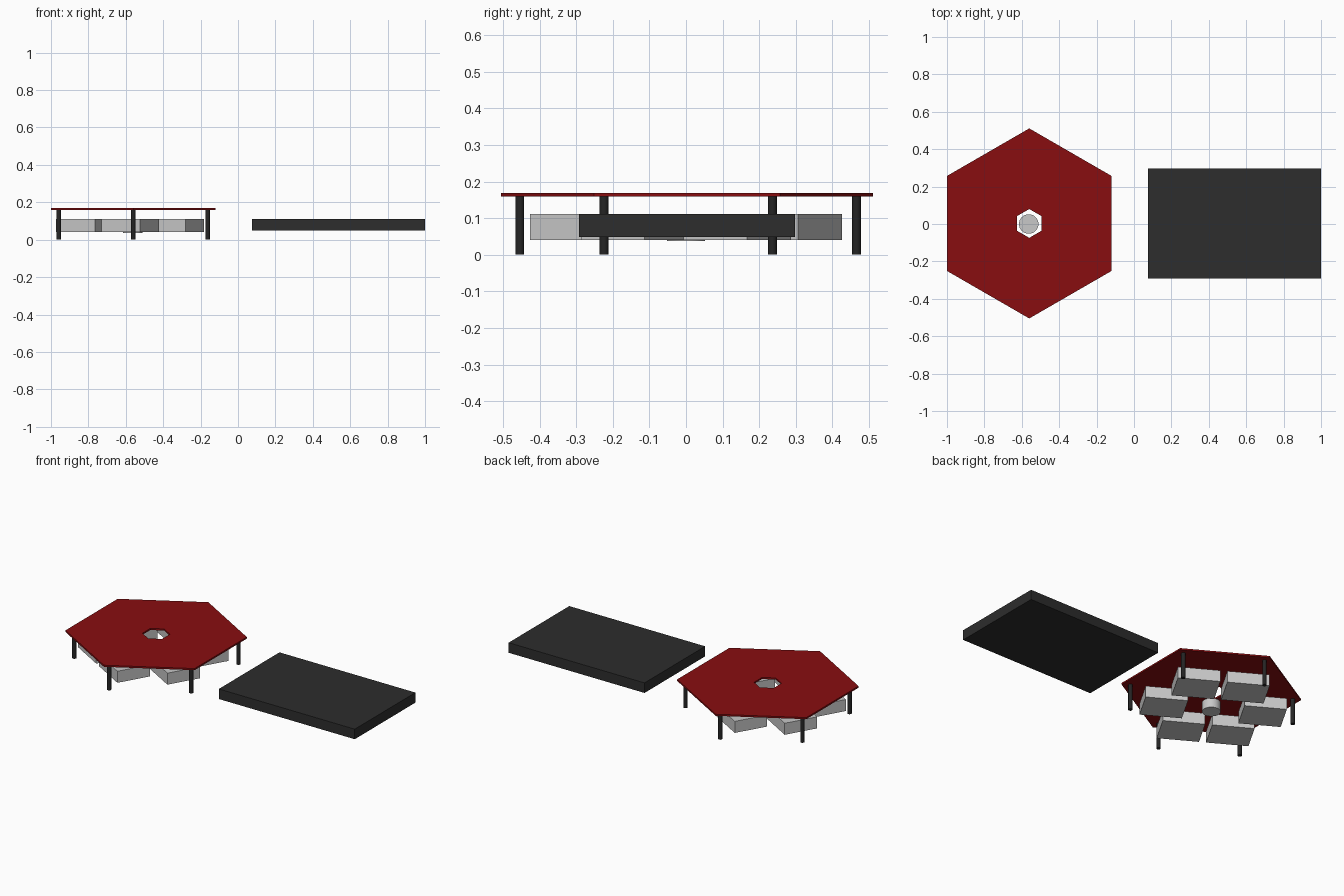
import bpy
import bmesh
from math import radians, cos, sin
from mathutils import Matrix

if "Cube" in bpy.data.objects:
    bpy.data.objects.remove(bpy.data.objects["Cube"], do_unlink=True)


def material(name, rgb):
    m = bpy.data.materials.new(name)
    m.use_nodes = True
    color = (*rgb, 1)
    m.diffuse_color = color
    m.node_tree.nodes["Principled BSDF"].inputs["Base Color"].default_value = color
    return m


RED = material("dark red", (0.25, 0.004, 0.005))
BLACK = material("charcoal", (0.026, 0.026, 0.026))
LEG = material("black", (0.018, 0.018, 0.018))
GREY = material("light grey", (0.58, 0.58, 0.58))


def add_object(name, bm, mat):
    bmesh.ops.recalc_face_normals(bm, faces=bm.faces)
    mesh = bpy.data.meshes.new(name)
    bm.to_mesh(mesh)
    bm.free()
    mesh.materials.append(mat)
    obj = bpy.data.objects.new(name, mesh)
    bpy.context.collection.objects.link(obj)
    return obj


def box(name, center, size, mat, turn=0):
    bm = bmesh.new()
    place = Matrix.Translation(center) @ Matrix.Rotation(radians(turn), 4, "Z")
    bmesh.ops.create_cube(bm, size=1, matrix=place @ Matrix.Diagonal((*size, 1)))
    return add_object(name, bm, mat)


def cylinder(name, x, y, bottom, top, radius, mat, sides=24):
    bm = bmesh.new()
    bmesh.ops.create_cone(bm, cap_ends=True, segments=sides, radius1=radius,
                          radius2=radius, depth=top - bottom,
                          matrix=Matrix.Translation((x, y, (bottom + top) / 2)))
    obj = add_object(name, bm, mat)
    bpy.ops.object.select_all(action="DESELECT")
    obj.select_set(True)
    bpy.context.view_layer.objects.active = obj
    bpy.ops.object.shade_smooth_by_angle()
    return obj


# Hexagonal top with a hexagonal hole, points along y
CX, CY = -0.56, 0.003
ANGLES = [radians(30 + 60 * i) for i in range(6)]


def hex_ring(bm, radius, z):
    return [bm.verts.new((CX + radius * cos(a), CY + radius * sin(a), z)) for a in ANGLES]


bm = bmesh.new()
loops = [hex_ring(bm, r, z) for r, z in
         ((0.508, 0.159), (0.508, 0.169), (0.077, 0.169), (0.077, 0.159))]
for a, b in zip(loops, loops[1:] + loops[:1]):
    for i in range(6):
        j = (i + 1) % 6
        bm.faces.new((a[i], a[j], b[j], b[i]))
add_object("hexagon_top", bm, RED)

# Legs near the corners, and parallel seat blocks around the centre
for i, a in enumerate(ANGLES, 1):
    cylinder(f"leg_{i}", CX + 0.46 * cos(a), 0.006 + 0.46 * sin(a), 0, 0.16, 0.012, LEG)
    box(f"block_{i}", (-0.577 + 0.28 * cos(a), 0.28 * sin(a), 0.076),
        (0.24, 0.2, 0.071), GREY, turn=-30)

# Round hub below the hole
cylinder("hub", -0.563, 0, 0.037, 0.095, 0.052, GREY, sides=32)

# Separate flat slab
box("slab", (0.537, 0.003, 0.08), (0.926, 0.59, 0.062), BLACK)
